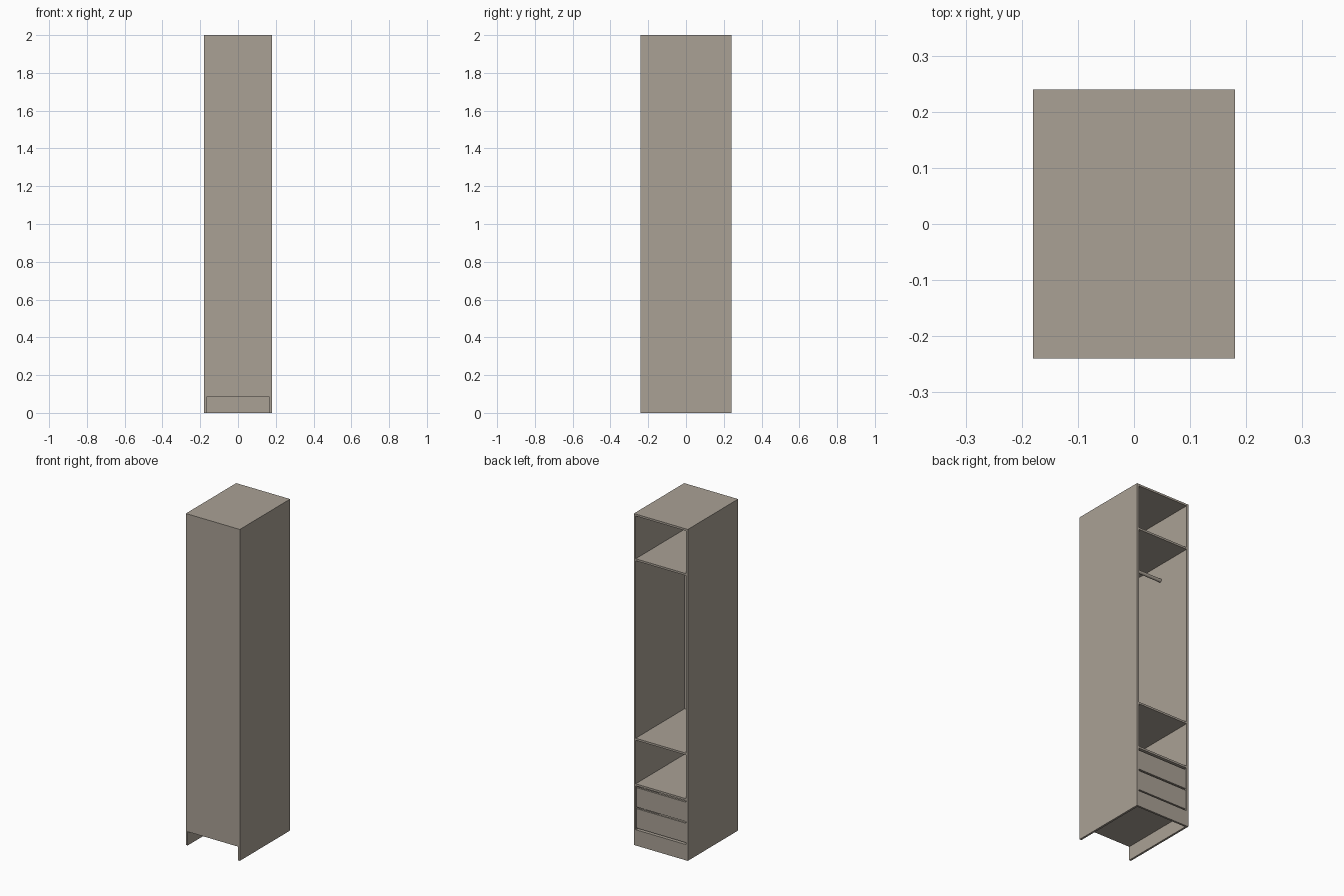
import bpy, bmesh, math
from mathutils import Matrix, Vector

if "Cube" in bpy.data.objects:
    bpy.data.objects.remove(bpy.data.objects["Cube"])

W, D, H, T = 0.18, 0.24, 2.0, 0.012   # half width, half depth, height, board thickness
BASE = 0.083                          # height of the plinth

wood = bpy.data.materials.new("warm_grey_board")
wood.diffuse_color = (0.40, 0.355, 0.30, 1)
wood.use_nodes = True
wood.node_tree.nodes["Principled BSDF"].inputs["Base Color"].default_value = wood.diffuse_color


def add_boxes(name, boxes):
    """One object made of axis-aligned boxes given as (min corner, max corner)."""
    bm = bmesh.new()
    for lo, hi in boxes:
        lo, hi = Vector(lo), Vector(hi)
        m = Matrix.Translation((lo + hi) / 2) @ Matrix.Diagonal((*(hi - lo), 1))
        bmesh.ops.create_cube(bm, size=1, matrix=m)
    me = bpy.data.meshes.new(name)
    bm.to_mesh(me)
    bm.free()
    me.materials.append(wood)
    ob = bpy.data.objects.new(name, me)
    bpy.context.collection.objects.link(ob)
    return ob


I = W - T   # inner half width

# side walls
for name, s in (("left_side", -1), ("right_side", 1)):
    x0, x1 = sorted((s * I, s * W))
    add_boxes(name, [((x0, -D, 0), (x1, D, H))])

# closed panel on -y, top board, floor board and plinth on the open +y side
add_boxes("closed_panel", [((-I, -D, BASE), (I, -D + T, H - T))])
add_boxes("top_board", [((-I, -D, H - T), (I, D, H))])
add_boxes("floor_board", [((-I, -D + T, BASE), (I, D, BASE + T))])
add_boxes("plinth", [((-I, D - T, 0), (I, D, BASE))])

# shelves (top heights)
for name, z in (("upper_shelf", 1.73), ("middle_shelf", 0.647), ("lower_shelf", 0.372)):
    add_boxes(name, [((-I, -D + T, z - T), (I, D, z))])

# two open-topped drawers
G, F, B = 0.003, D - 0.003, -D + 0.04   # side gap, face and rear of the drawers
for name, z0, z1 in (("lower_drawer", 0.105, 0.222), ("upper_drawer", 0.232, 0.349)):
    a, zs = I - 0.013, z1 - 0.025
    add_boxes(name, [
        ((-I + G, F - T, z0), (I - G, F, z1)),
        ((-a, B, z0 + 0.01), (-a + T, F - T, zs)),
        ((a - T, B, z0 + 0.01), (a, F - T, zs)),
        ((-a + T, B, z0 + 0.01), (a - T, B + T, zs)),
        ((-a + T, B + T, z0 + 0.01), (a - T, F - T, z0 + 0.016)),
    ])

# hanging rail across the tall compartment
bpy.ops.mesh.primitive_cylinder_add(vertices=24, radius=0.01, depth=2 * I,
                                    location=(0, 0.02, 1.62),
                                    rotation=(0, math.pi / 2, 0))
rail = bpy.context.object
rail.name = "hanging_rail"
rail.data.materials.append(wood)
bpy.ops.object.shade_smooth_by_angle()
